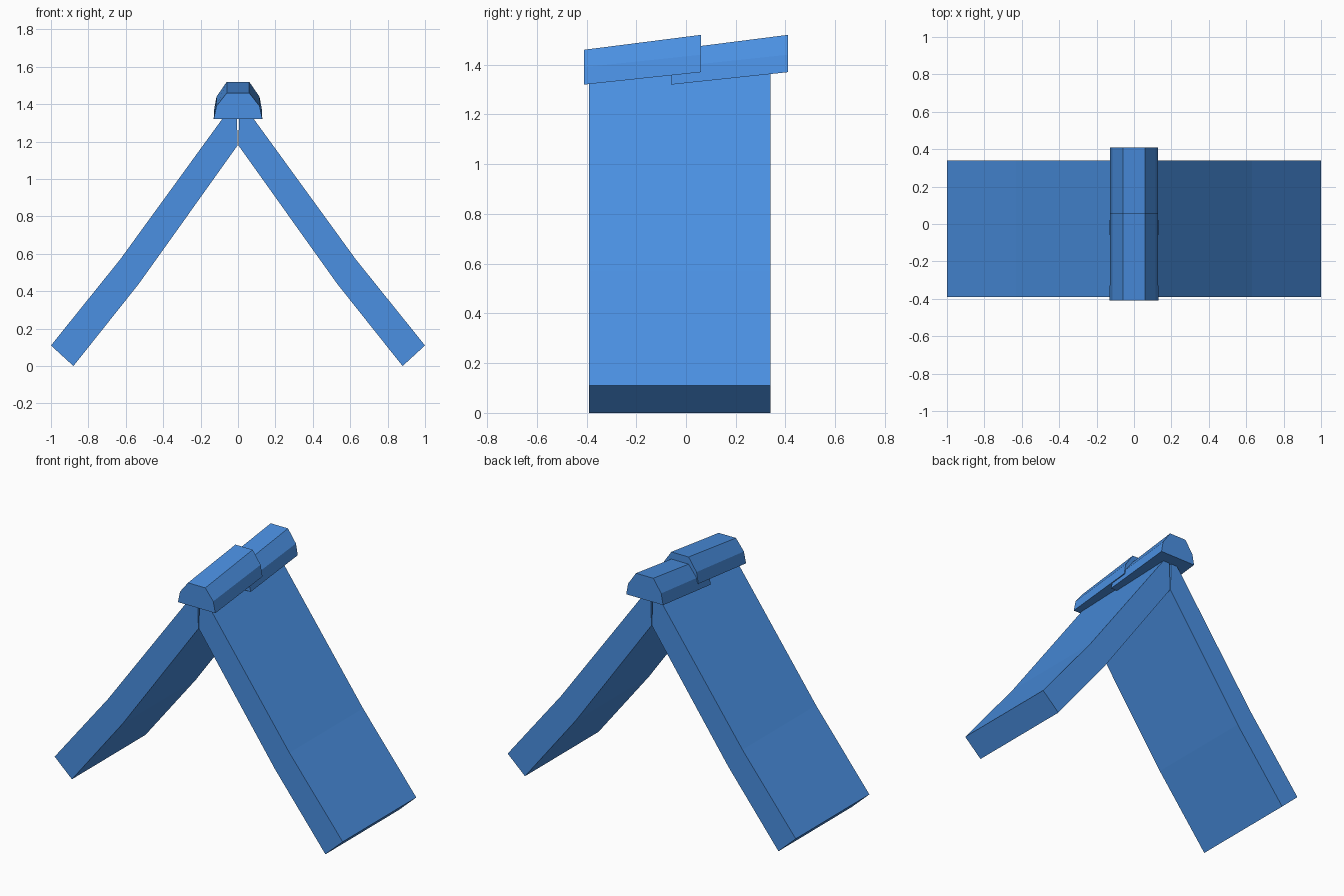
import bpy
import bmesh

cube = bpy.data.objects.get("Cube")
if cube:
    bpy.data.objects.remove(cube, do_unlink=True)

# Single blue for the whole roof piece
blue = bpy.data.materials.new("roof_blue")
blue.use_nodes = True
COLOR = (0.069, 0.279, 0.76, 1)
blue.diffuse_color = COLOR
blue.node_tree.nodes["Principled BSDF"].inputs["Base Color"].default_value = COLOR


def loft(name, front, back, y0, y1):
    """Closed solid between two matching x/z outlines."""
    bm = bmesh.new()
    a = [bm.verts.new((x, y0, z)) for x, z in front]
    b = [bm.verts.new((x, y1, z)) for x, z in back]
    bm.faces.new(a)
    bm.faces.new(b[::-1])
    for i in range(len(a)):
        j = (i + 1) % len(a)
        bm.faces.new((a[j], a[i], b[i], b[j]))
    bmesh.ops.recalc_face_normals(bm, faces=bm.faces)
    mesh = bpy.data.meshes.new(name)
    bm.to_mesh(mesh)
    bm.free()
    mesh.materials.append(blue)
    obj = bpy.data.objects.new(name, mesh)
    bpy.context.collection.objects.link(obj)
    return obj


def mirrored(half):
    return half + [(-x, z) for x, z in reversed(half)]


# Bent roof slopes, meeting at a thin ridge gap
slope = [(0.88, 0), (1, 0.11), (0.63, 0.57), (0.085, 1.32),
         (0.008, 1.425), (0.002, 1.18), (0.53, 0.44)]
for name, side in (("left_roof_slope", 1), ("right_roof_slope", -1)):
    outline = [(side * x, z) for x, z in slope]
    loft(name, outline, outline, -0.39, 0.34)

# Overlapping ridge tiles, each rising toward the back
tile_front = mirrored([(0.13, 1.32), (0.115, 1.39), (0.06, 1.46)])
tile_back = mirrored([(0.128, 1.37), (0.115, 1.44), (0.06, 1.52)])
for name, start in (("front_ridge_tile", -0.41), ("rear_ridge_tile", -0.06)):
    loft(name, tile_front, tile_back, start, start + 0.47)
